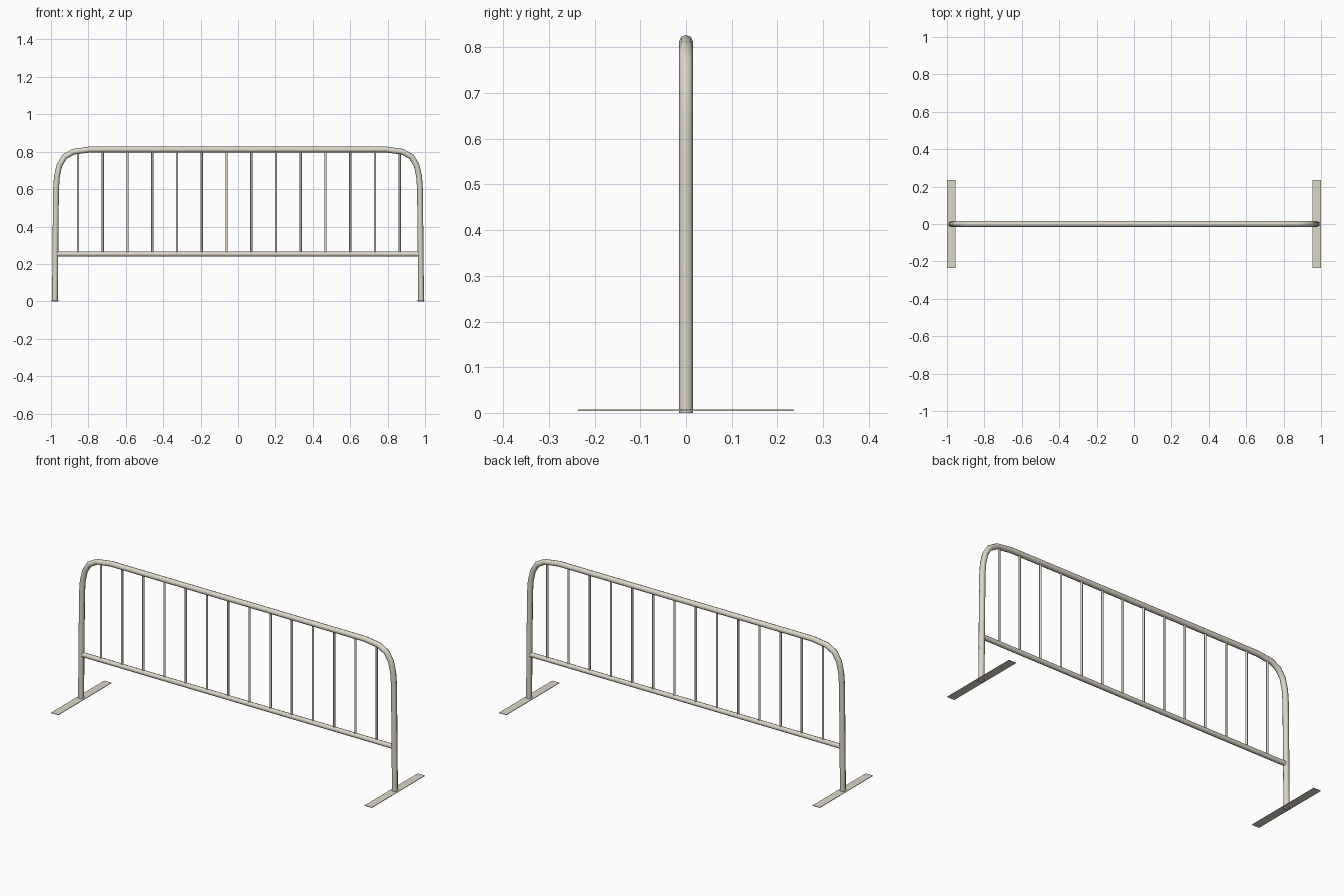
import bpy, math

if "Cube" in bpy.data.objects:
    bpy.data.objects.remove(bpy.data.objects["Cube"])

# Warm grey galvanised metal
metal = bpy.data.materials.new("warm_grey_metal")
metal.diffuse_color = (0.72, 0.68, 0.58, 1)
metal.use_nodes = True
metal.node_tree.nodes["Principled BSDF"].inputs["Base Color"].default_value = metal.diffuse_color


def tube(name, points, radius, resolution=2):
    """Round tube swept along a path, converted to a smooth mesh."""
    curve = bpy.data.curves.new(name, 'CURVE')
    curve.dimensions = '3D'
    curve.bevel_depth = radius
    curve.bevel_resolution = resolution
    curve.use_fill_caps = True
    curve.materials.append(metal)
    spline = curve.splines.new('POLY')
    spline.points.add(len(points) - 1)
    for p, co in zip(spline.points, points):
        p.co = (*co, 1)
    obj = bpy.data.objects.new(name, curve)
    bpy.context.collection.objects.link(obj)
    bpy.ops.object.select_all(action='DESELECT')
    obj.select_set(True)
    bpy.context.view_layer.objects.active = obj
    bpy.ops.object.convert(target='MESH')
    bpy.ops.object.shade_smooth_by_angle(angle=math.radians(50))
    return bpy.context.object


# Outer frame: leg, bent corner, top rail, mirrored to the other side
half = [(-0.979, 0.0), (-0.973, 0.6), (-0.968, 0.67), (-0.954, 0.73),
        (-0.927, 0.773), (-0.88, 0.8), (-0.79, 0.812)]
path = half + [(-x, z) for x, z in reversed(half)]
tube("outer_frame", [(x, 0, z) for x, z in path], 0.0155)

# Lower rail between the legs
tube("lower_rail", [(-0.976, 0, 0.253), (0.976, 0, 0.253)], 0.0135)

# Thin upright bars
bars = 14
for i in range(bars):
    x = -0.855 + 1.72 * i / (bars - 1)
    top = 0.80 if i in (0, bars - 1) else 0.812
    tube(f"upright_bar_{i + 1}", [(x, 0, 0.253), (x, 0, top)], 0.006)

# Flat strip feet
for side, label in ((-1, "left"), (1, "right")):
    bpy.ops.mesh.primitive_cube_add(size=1, location=(side * 0.9775, 0, 0.006))
    foot = bpy.context.object
    foot.name = f"{label}_foot"
    foot.scale = (0.045, 0.472, 0.003)
    bpy.ops.object.transform_apply(location=False, rotation=False, scale=True)
    foot.data.materials.append(metal)
